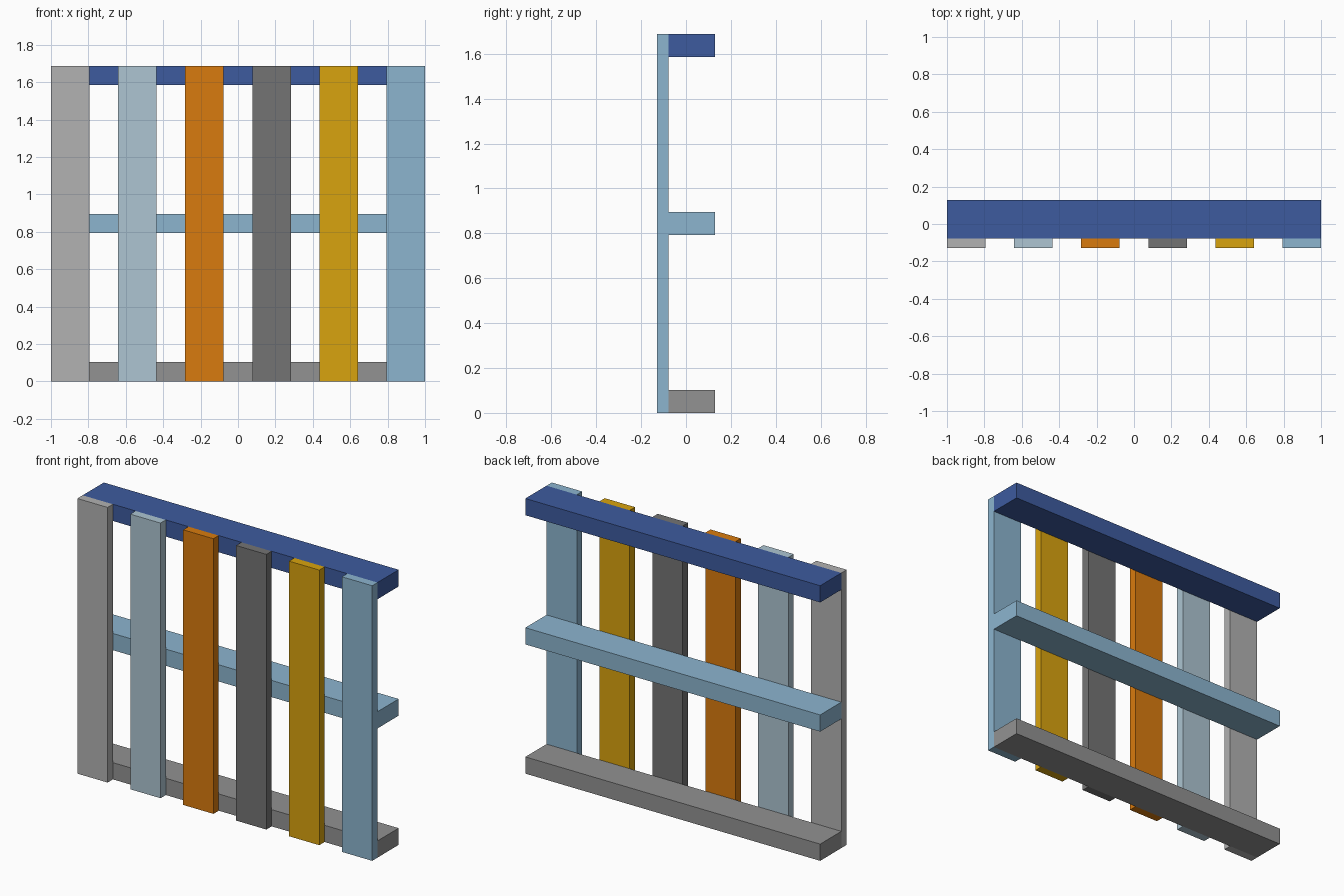
import bpy

if "Cube" in bpy.data.objects:
    bpy.data.objects.remove(bpy.data.objects["Cube"])

U = 2 / 39                      # plank thickness
WIDTH, HEIGHT, DEPTH = 39 * U, 1.687, 5 * U
SLAT_W, RAIL_D, RAIL_H = 4 * U, 4 * U, 2 * U


def material(name, hex_rgb):
    def linear(c):
        return c / 12.92 if c <= 0.04045 else ((c + 0.055) / 1.055) ** 2.4
    mat = bpy.data.materials.new(name)
    rgb = [linear(int(hex_rgb[i:i + 2], 16) / 255) for i in (0, 2, 4)]
    mat.diffuse_color = (*rgb, 1)
    mat.use_nodes = True
    mat.node_tree.nodes["Principled BSDF"].inputs["Base Color"].default_value = mat.diffuse_color
    return mat


def plank(name, size, center, mat):
    bpy.ops.mesh.primitive_cube_add(size=1, location=center)
    obj = bpy.context.object
    obj.name = name
    obj.scale = size
    bpy.ops.object.transform_apply(location=False, rotation=False, scale=True)
    obj.data.materials.append(mat)


blue = material("blue", "8CB5CF")
paints = [material("light_grey", "B2B2B2"), material("pale_blue", "ADC5D2"),
          material("orange", "D97B0E"), material("dark_grey", "747474"),
          material("yellow", "D9A30E"), blue]

# Upright slats along the front, evenly spaced
step = (WIDTH - SLAT_W) / (len(paints) - 1)
for i, mat in enumerate(paints):
    x = -WIDTH / 2 + SLAT_W / 2 + i * step
    plank(f"slat_{i + 1}", (SLAT_W, U, HEIGHT),
          (x, -DEPTH / 2 + U / 2, HEIGHT / 2), mat)

# Full-width rails behind the slats
rails = [("bottom_rail", RAIL_H / 2, material("grey", "929292")),
         ("middle_rail", HEIGHT / 2, blue),
         ("top_rail", HEIGHT - RAIL_H / 2, material("deep_blue", "3D5B9F"))]
for name, z, mat in rails:
    plank(name, (WIDTH, RAIL_D, RAIL_H), (0, DEPTH / 2 - RAIL_D / 2, z), mat)
